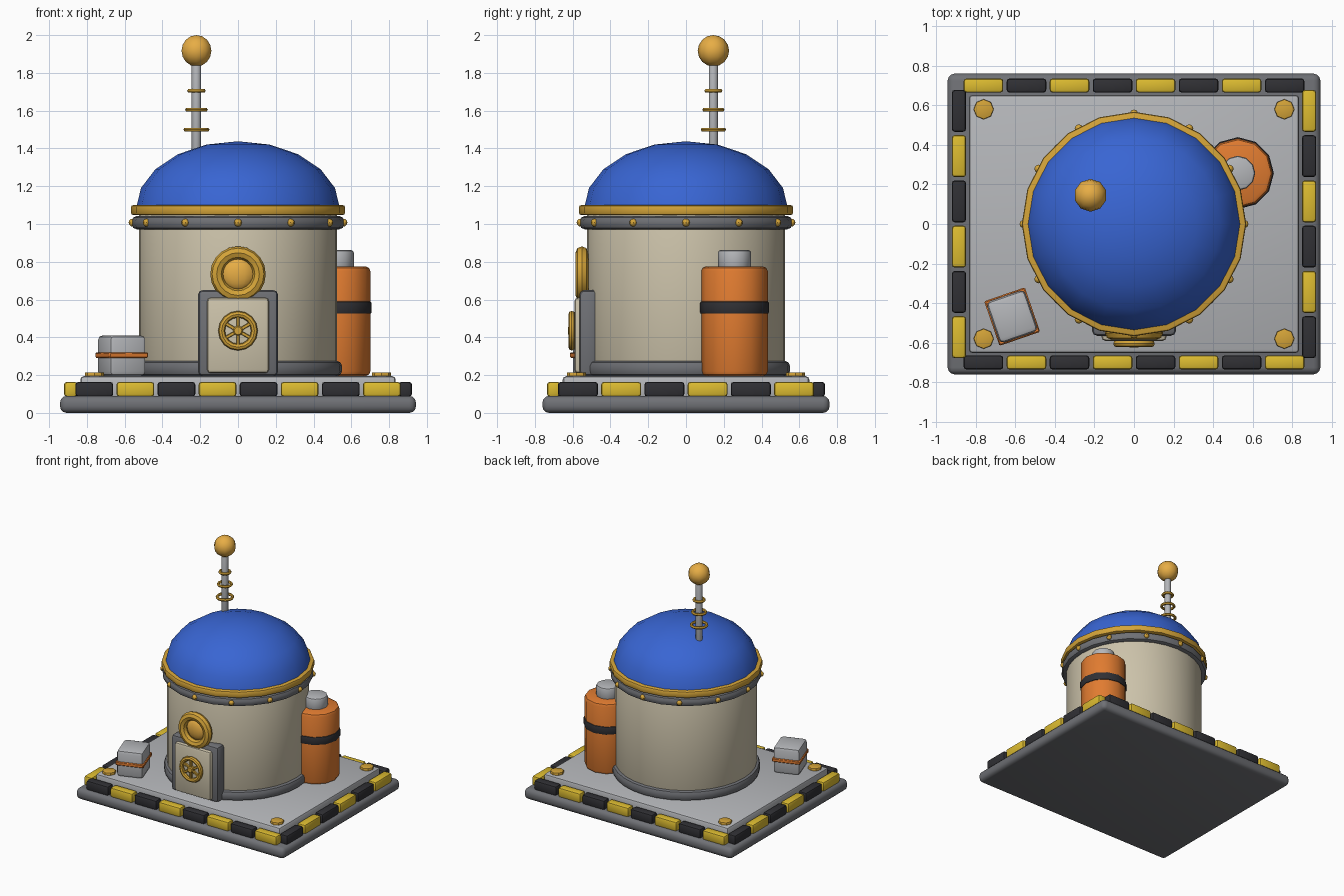
import bpy, bmesh, math
from mathutils import Matrix, Vector

if "Cube" in bpy.data.objects:
    bpy.data.objects.remove(bpy.data.objects["Cube"])

def mat(name, r, g, b):
    m = bpy.data.materials.new(name)
    m.diffuse_color = (r, g, b, 1)
    m.use_nodes = True
    m.node_tree.nodes["Principled BSDF"].inputs["Base Color"].default_value = m.diffuse_color
    return m

GOLD = mat("gold", .66, .37, .04)
AMBER = mat("amber", .80, .42, .06)
BLUE = mat("blue", .04, .13, .65)
CREAM = mat("cream", .60, .54, .40)
ORANGE = mat("orange", .75, .20, .03)
YELLOW = mat("yellow", .72, .50, .03)
BLACK = mat("black", .03, .03, .035)
STEEL = mat("steel", .46, .47, .49)
DARK = mat("dark_steel", .16, .165, .18)

def finish(name, bm, material, loc=(0, 0, 0), rot=(0, 0, 0), angle=40):
    bmesh.ops.recalc_face_normals(bm, faces=bm.faces)
    me = bpy.data.meshes.new(name)
    bm.to_mesh(me)
    bm.free()
    me.materials.append(material)
    ob = bpy.data.objects.new(name, me)
    bpy.context.collection.objects.link(ob)
    ob.location, ob.rotation_euler = loc, rot
    bpy.ops.object.select_all(action='DESELECT')
    ob.select_set(True)
    bpy.context.view_layer.objects.active = ob
    bpy.ops.object.shade_smooth_by_angle(angle=math.radians(angle))
    return ob

def box(name, size, loc, material, bevel=.015, segs=2, rz=0):
    bm = bmesh.new()
    bmesh.ops.create_cube(bm, size=1, matrix=Matrix.Diagonal((*size, 1)))
    bmesh.ops.bevel(bm, geom=bm.edges[:], offset=bevel, segments=segs,
                    profile=.5, affect='EDGES')
    return finish(name, bm, material, loc, (0, 0, rz))

def lathe(name, profile, material, loc=(0, 0, 0), segs=20, rot=(0, 0, 0), closed=False):
    """Spin (radius, z) points about z; closed joins last point to first (rings)."""
    bm = bmesh.new()
    rings = []
    for r, z in profile:
        if r == 0:
            rings.append([bm.verts.new((0, 0, z))] * segs)
        else:
            rings.append([bm.verts.new((r * math.cos(t), r * math.sin(t), z))
                          for t in (2 * math.pi * i / segs for i in range(segs))])
    pairs = list(zip(rings, rings[1:])) + ([(rings[-1], rings[0])] if closed else [])
    for a, b in pairs:
        for i in range(segs):
            j = (i + 1) % segs
            bm.faces.new(list(dict.fromkeys((a[i], a[j], b[j], b[i]))))
    return finish(name, bm, material, loc, rot)

def drum(name, r, z0, z1, material, xy=(0, 0), segs=20, bev=.01):
    d = bev * .3
    return lathe(name, [(0, z0), (r - bev, z0), (r - d, z0 + d), (r, z0 + bev),
                        (r, z1 - bev), (r - d, z1 - d), (r - bev, z1), (0, z1)],
                 material, (*xy, 0), segs)

def torus(name, R, r, material, loc, segs=20, sides=8, rot=(0, 0, 0)):
    prof = [(R + r * math.cos(2 * math.pi * k / sides), r * math.sin(2 * math.pi * k / sides))
            for k in range(sides)]
    return lathe(name, prof, material, loc, segs, rot, True)

def ball(name, r, material, loc, segs=10, rings=8, scale=(1, 1, 1)):
    bm = bmesh.new()
    bmesh.ops.create_uvsphere(bm, u_segments=segs, v_segments=rings, radius=r,
                              matrix=Matrix.Diagonal((*scale, 1)))
    return finish(name, bm, material, loc)

# base plate and deck
box("base_plate", (1.884, 1.52, .09), (0, 0, .045), DARK, .035, 3)
box("deck", (1.67, 1.306, .125), (0, 0, .1325), STEEL, .02)

# hazard blocks around the edge
for s in (-1, 1):
    for i in range(8):
        c = BLACK if (i % 2 == 0) == (s < 0) else YELLOW
        box("hazard_block_long", (.2, .072, .078), (-.761 + .2175 * i, s * .70, .125), c)
    for i in range(6):
        c = YELLOW if (i % 2 == 0) == (s < 0) else BLACK
        box("hazard_block_side", (.072, .212, .078), (s * .885, -.572 + .2288 * i, .125), c)

# corner deck bolts
for sx in (-1, 1):
    for sy in (-1, 1):
        drum("deck_bolt", .051, .18, .215, GOLD, (sx * .76, sy * .58), 8, .006)

# round main body with foot ring and upper collar
drum("main_body", .525, .19, 1.06, CREAM, segs=32)
drum("foot_ring", .55, .195, .275, DARK, segs=32, bev=.025)
drum("upper_collar", .562, .972, 1.042, DARK, bev=.025, segs=24)
for i in range(12):
    t = math.pi * i / 6
    ball("collar_rivet", .021, GOLD, (.558 * math.cos(t), .558 * math.sin(t), 1.007), 8, 6)

# dome with gold rim
drum("dome_rim", .567, 1.047, 1.1, GOLD, bev=.012)
lathe("dome", [(0, 1.08)] + [(.54 * math.cos(k * math.pi / 10), 1.08 + .358 * math.sin(k * math.pi / 10))
                             for k in range(5)] + [(0, 1.438)], BLUE)

# antenna
AX, AY = -.22, .145
drum("antenna_pole", .025, 1.32, 1.88, STEEL, (AX, AY), 10, .002)
for z, r in ((1.5, .058), (1.605, .049), (1.705, .038)):
    torus("antenna_ring", r, .011, GOLD, (AX, AY, z), 14, 6)
ball("antenna_ball", .083, AMBER, (AX, AY, 1.917))

# side tank
T = (.525, .257)
drum("tank", .176, .195, .775, ORANGE, T, 12, .025)
drum("tank_band", .182, .525, .59, BLACK, T, 12, .008)
drum("tank_cap", .088, .76, .862, STEEL, T, 12, .014)

# supply crate
rz = math.radians(19)
box("crate", (.205, .222, .215), (-.616, -.468, .3025), STEEL, .025, 2, rz)
box("crate_band", (.217, .238, .03), (-.616, -.468, .306), ORANGE, .006, 1, rz)

# door frame, panel and wheel handle
box("door_frame", (.424, .1, .455), (0, -.515, .4225), DARK, .025)
box("door_panel", (.328, .06, .40), (0, -.561, .41), CREAM, .02)
FACE = (math.pi / 2, 0, 0)
WY, WZ = -.605, .435
torus("wheel_rim", .087, .018, GOLD, (0, WY, WZ), 16, 8, FACE)
for k in range(3):
    spoke = box("wheel_spoke", (.17, .018, .018), (0, WY, WZ), GOLD, .003, 1)
    spoke.rotation_euler = (0, math.pi / 2 + k * math.pi / 3, 0)
lathe("wheel_hub", [(0, -.02), (.026, -.02), (.026, .014), (.02, .02), (0, .02)],
      GOLD, (0, WY, WZ), 10, FACE)

# porthole above the door
torus("porthole_ring", .113, .034, GOLD, (0, -.551, .735), 20, 8, FACE)
ball("porthole_lens", .086, AMBER, (0, -.53, .735), 14, 10, (1, .45, 1))
